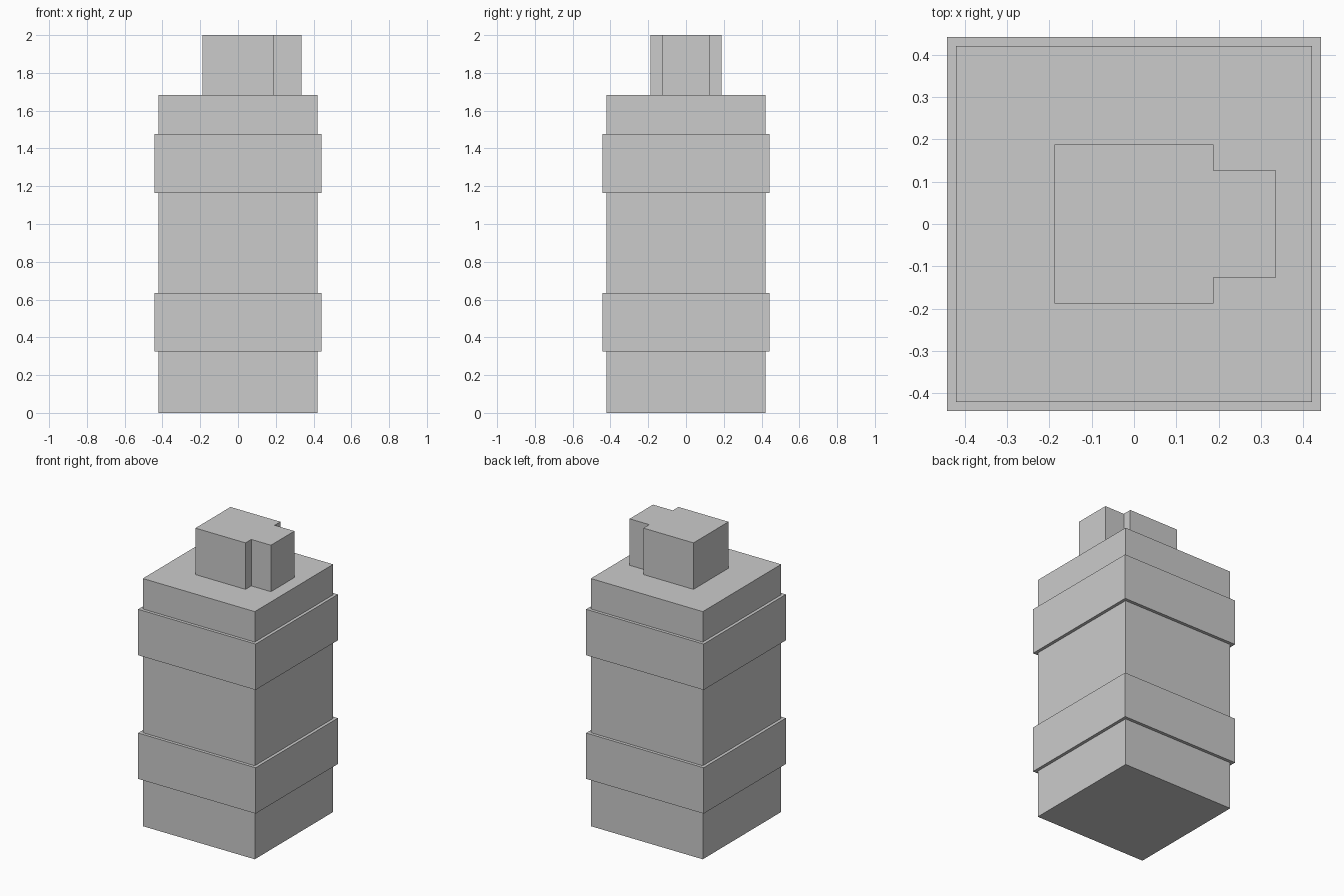
import bpy, bmesh

if "Cube" in bpy.data.objects:
    bpy.data.objects.remove(bpy.data.objects["Cube"])


def prism(name, profile, z0, z1):
    """Extrude a closed xy outline from z0 up to z1."""
    bm = bmesh.new()
    base = bm.faces.new([bm.verts.new((x, y, z0)) for x, y in profile])
    top = bmesh.ops.extrude_face_region(bm, geom=[base], use_keep_orig=True)["geom"]
    verts = [v for v in top if isinstance(v, bmesh.types.BMVert)]
    bmesh.ops.translate(bm, verts=verts, vec=(0, 0, z1 - z0))
    bmesh.ops.recalc_face_normals(bm, faces=bm.faces)
    mesh = bpy.data.meshes.new(name)
    bm.to_mesh(mesh)
    bm.free()
    obj = bpy.data.objects.new(name, mesh)
    bpy.context.collection.objects.link(obj)
    return obj


def square(h):
    return [(-h, -h), (h, -h), (h, h), (-h, h)]


BODY_TOP = 1.684

# Square main body
prism("body", square(0.421), 0, BODY_TOP)

# Two raised bands around the body
for name, z0 in (("lower_band", 0.324), ("upper_band", 1.165)):
    prism(name, square(0.442), z0, z0 + 0.312)

# Cap with a spout-like tab toward +x, outline mirrored across y
half = [(-0.188, 0.188), (0.188, 0.188), (0.188, 0.126), (0.336, 0.126)]
outline = half + [(x, -y) for x, y in reversed(half)]
prism("cap", outline, BODY_TOP, 2.0)
